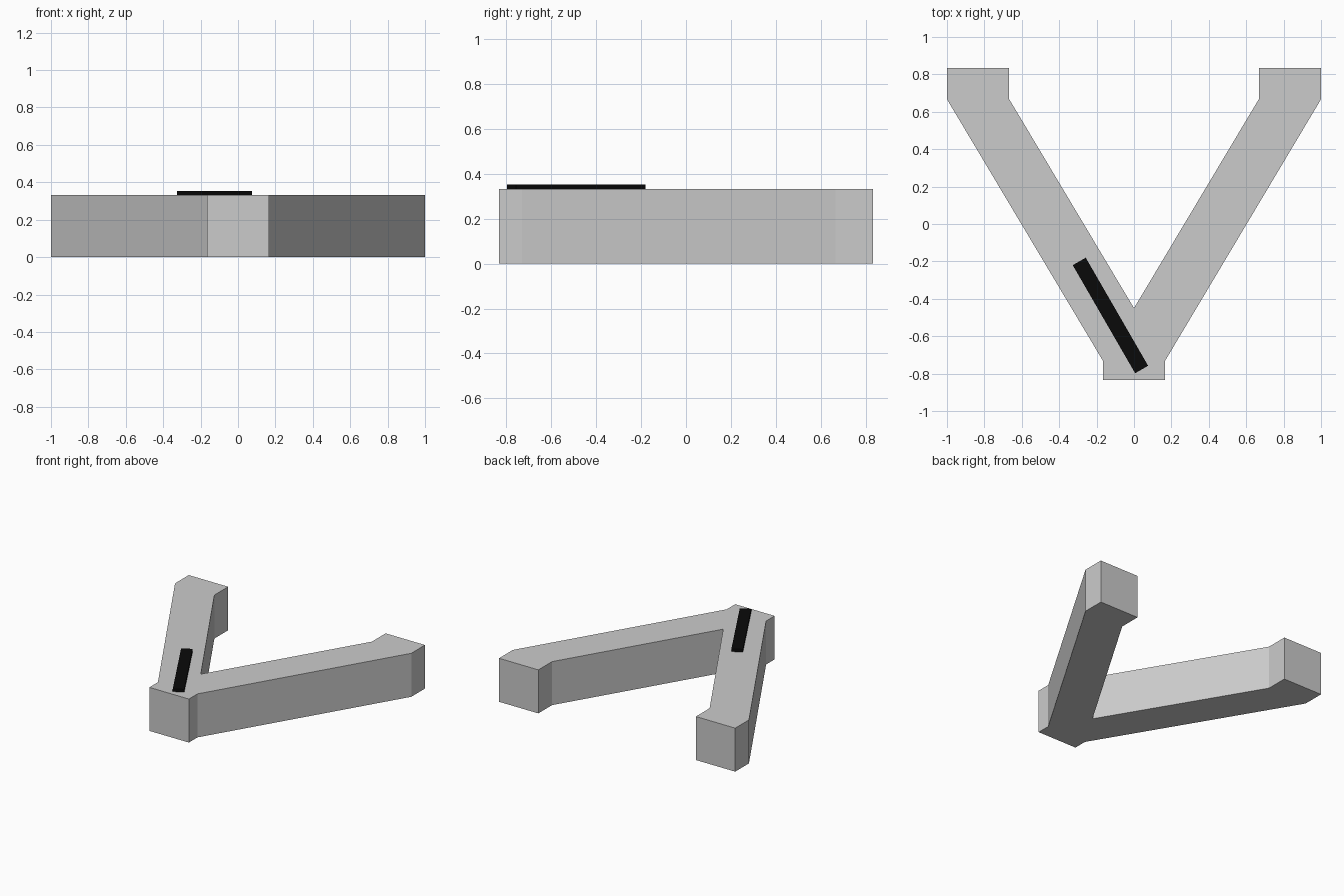
import bpy, bmesh
from math import radians
from mathutils import Matrix

if "Cube" in bpy.data.objects:
    bpy.data.objects.remove(bpy.data.objects["Cube"])

H = 0.333  # body height


def finish(name, bm):
    bmesh.ops.recalc_face_normals(bm, faces=bm.faces)
    mesh = bpy.data.meshes.new(name)
    bm.to_mesh(mesh)
    bm.free()
    obj = bpy.data.objects.new(name, mesh)
    bpy.context.collection.objects.link(obj)
    return obj


# Forked body: right half of the outline, mirrored, then extruded upward
right = [(0.167, -0.833), (0.167, -0.73), (1.0, 0.667), (1.0, 0.833),
         (0.667, 0.833), (0.667, 0.667)]
outline = right + [(0, -0.45)] + [(-x, y) for x, y in reversed(right)]
bm = bmesh.new()
base = bm.faces.new([bm.verts.new((x, y, 0)) for x, y in outline])
top = bmesh.ops.extrude_face_region(bm, geom=[base], use_keep_orig=True)
bmesh.ops.translate(bm, vec=(0, 0, H),
                    verts=[v for v in top["geom"] if isinstance(v, bmesh.types.BMVert)])
finish("forked_body", bm)

# Black strip lying along the left arm
bm = bmesh.new()
bmesh.ops.create_cube(bm, size=1)
bmesh.ops.transform(bm, verts=bm.verts, matrix=(
    Matrix.Translation((-0.126, -0.489, H + 0.0105))
    @ Matrix.Rotation(radians(120), 4, "Z")
    @ Matrix.Diagonal((0.667, 0.08, 0.021, 1))))
strip = finish("top_strip", bm)
black = bpy.data.materials.new("black")
black.diffuse_color = (0.003, 0.003, 0.003, 1)
black.use_nodes = True
black.node_tree.nodes["Principled BSDF"].inputs["Base Color"].default_value = black.diffuse_color
strip.data.materials.append(black)
